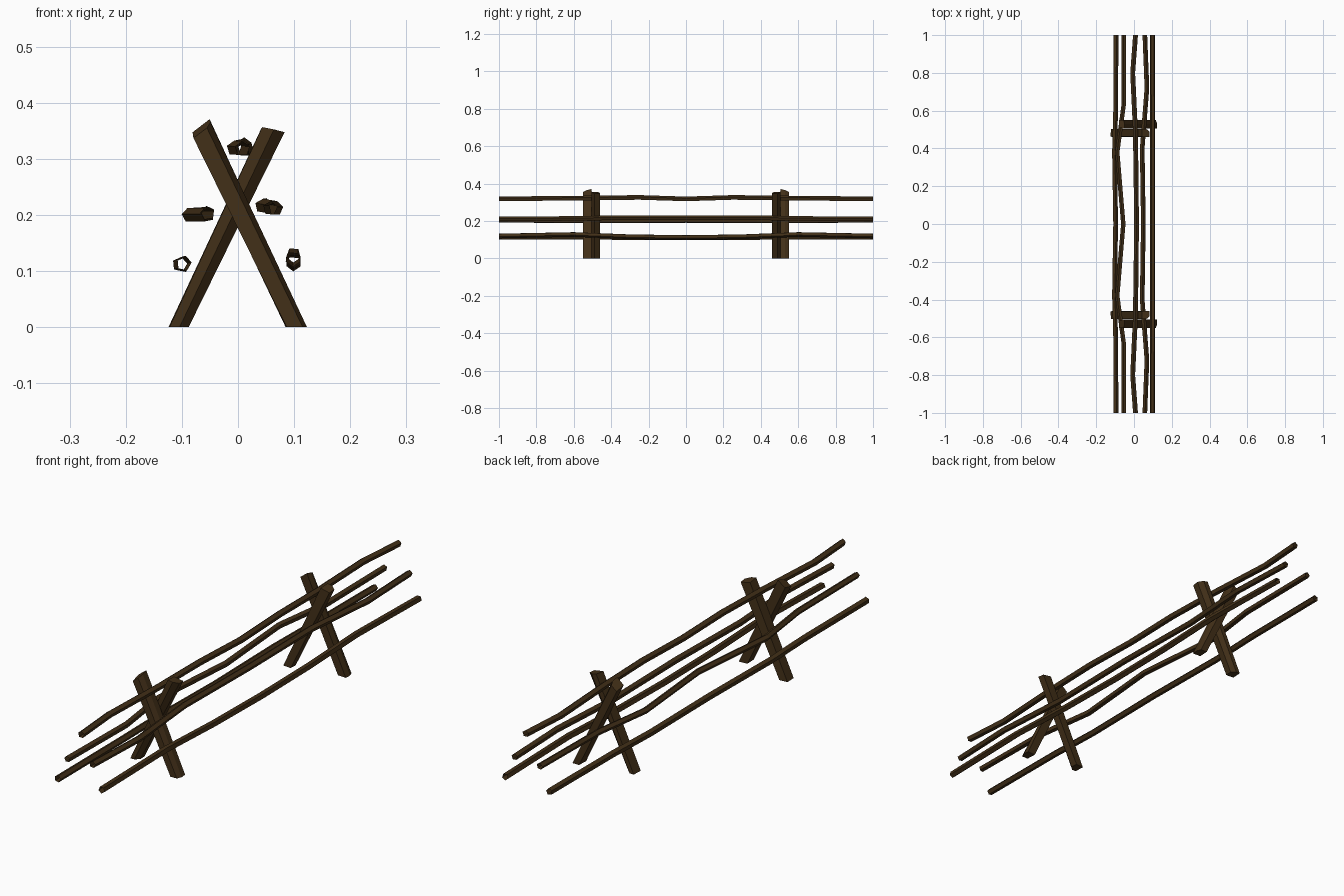
import bpy, bmesh, math

if "Cube" in bpy.data.objects:
    bpy.data.objects.remove(bpy.data.objects["Cube"])

wood = bpy.data.materials.new("dark_wood")
wood.diffuse_color = (0.055, 0.029, 0.009, 1)
wood.use_nodes = True
wood.node_tree.nodes["Principled BSDF"].inputs["Base Color"].default_value = wood.diffuse_color


def loft(name, rings, cap):
    """Skin a list of rings, then mirror the half across y = 0."""
    bm = bmesh.new()
    vs = [[bm.verts.new(p) for p in r] for r in rings]
    n = len(vs[0])
    for a, b in zip(vs, vs[1:]):
        for i in range(n):
            j = (i + 1) % n
            bm.faces.new((a[i], a[j], b[j], b[i]))
    if cap:
        bm.faces.new(vs[0])
        bm.faces.new(vs[-1])
    bmesh.ops.recalc_face_normals(bm, faces=bm.faces)
    me = bpy.data.meshes.new(name)
    bm.to_mesh(me)
    bm.free()
    me.materials.append(wood)
    ob = bpy.data.objects.new(name, me)
    bpy.context.collection.objects.link(ob)
    m = ob.modifiers.new("mirror", 'MIRROR')
    m.use_axis = (False, True, False)
    m.use_clip = True
    m.merge_threshold = 0.0005


def post(name, y, depth, foot, top, half_foot, half_top, tilt, y_tilt, section):
    """Leaning plank: flat foot on the ground, slanted cut on top."""
    low = [(foot + u * half_foot, y + v * depth, 0) for u, v in section]
    high = [(top[0] + u * half_top, y + v * depth, top[1] + u * tilt + v * y_tilt)
            for u, v in section]
    loft(name, [low, high], True)


# Crossed posts (outer and inner plank of each trestle)
post("outer_post", 0.528, 0.022, 0.104, (-0.065, 0.354), 0.019, 0.016, 0.012, -0.006,
     [(-1, -0.9), (0.9, -1), (1, 0.1), (0.6, 1), (-0.9, 1)])
post("inner_post", 0.482, 0.022, -0.106, (0.062, 0.351), 0.018, 0.021, -0.004, 0.002,
     [(-1, -0.9), (0.9, -1), (1, 0.3), (0.1, 1), (-0.9, 1)])


def rail(name, radius, turn, path):
    """Open five-sided stick along (y, x, z) points, half length."""
    rings = []
    for y, x, z in path:
        rings.append([(x + radius * math.cos(turn + k * math.tau / 5), y,
                       z + radius * math.sin(turn + k * math.tau / 5)) for k in range(5)])
    loft(name, rings, False)


# Five crooked rails
rail("top_rail", 0.0135, 0.3, [(0, 0.013, 0.317), (0.25, 0.011, 0.325), (0.5, 0.007, 0.322),
                              (0.8, -0.007, 0.319), (1, 0.008, 0.318)])
rail("left_middle_rail", 0.0125, 0.5, [(0, -0.056, 0.202), (0.38, -0.088, 0.200),
                                      (0.63, -0.054, 0.200), (1, -0.054, 0.204)])
rail("right_middle_rail", 0.013, 0.2, [(0, 0.049, 0.217), (0.4, 0.043, 0.216),
                                      (0.72, 0.068, 0.212), (1, 0.057, 0.212)])
rail("left_low_rail", 0.0135, 0.1, [(0, -0.098, 0.111), (0.38, -0.104, 0.112),
                                   (0.6, -0.098, 0.114), (1, -0.096, 0.114)])
rail("right_low_rail", 0.0135, 0.9, [(0, 0.099, 0.113), (0.3, 0.099, 0.117),
                                    (0.6, 0.099, 0.129), (1, 0.098, 0.121)])
